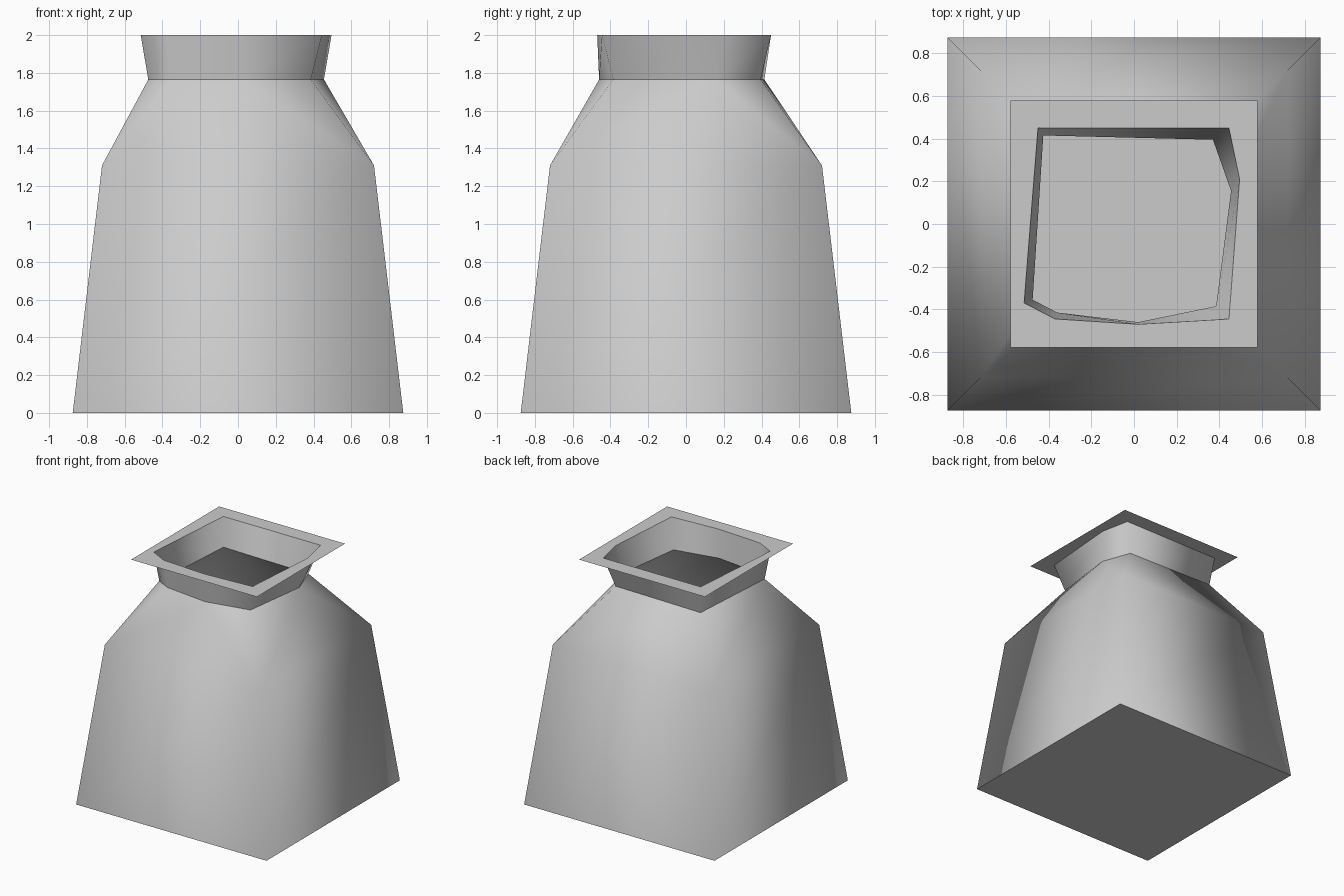
import bpy
import bmesh

cube = bpy.data.objects.get("Cube")
if cube:
    bpy.data.objects.remove(cube, do_unlink=True)

cloth = bpy.data.materials.new("pale grey cloth")
cloth.use_nodes = True
COLOUR = (0.6, 0.6, 0.6, 1)
cloth.diffuse_color = COLOUR
cloth.node_tree.nodes["Principled BSDF"].inputs["Base Color"].default_value = COLOUR

# Heights and outlines, all running clockwise from the back left
SHOULDER_Z, NECK_Z, TOP_Z = 1.31, 1.765, 2.0
NECK = [(-.425, .415), (.37, .395), (.455, .155), (.385, -.385),
        (.02, -.46), (-.36, -.415), (-.475, -.355)]
MOUTH = [(-.45, .45), (.445, .45), (.495, .21), (.445, -.445),
         (.02, -.47), (-.37, -.445), (-.515, -.37)]
NEAREST_CORNER = [0, 1, 1, 2, 2, 3, 3]


def square(r):
    return [(-r, r), (r, r), (r, -r), (-r, -r)]


def ring(bm, outline, z):
    return [bm.verts.new((x, y, z)) for x, y in outline]


def bridge(bm, low, high):
    """Join two rings with equal point counts."""
    for i in range(len(low)):
        j = (i + 1) % len(low)
        bm.faces.new((low[j], low[i], high[i], high[j]))


def gather(bm, corners, opening):
    """Join a square ring to the seven-sided opening."""
    for i, a in enumerate(opening):
        j = (i + 1) % len(opening)
        c, d = corners[NEAREST_CORNER[i]], corners[NEAREST_CORNER[j]]
        if c is not d:
            bm.faces.new((a, d, c))
        bm.faces.new((a, opening[j], d))


def finish(bm, name, smooth=True):
    for f in bm.faces:
        f.smooth = smooth
    mesh = bpy.data.meshes.new(name)
    bm.to_mesh(mesh)
    bm.free()
    mesh.materials.append(cloth)
    obj = bpy.data.objects.new(name, mesh)
    bpy.context.collection.objects.link(obj)


# Sack body: flat floor, tapered walls and gathered shoulders
bm = bmesh.new()
base = ring(bm, square(.875), 0)
shoulder = ring(bm, square(.72), SHOULDER_Z)
bridge(bm, base, shoulder)
gather(bm, shoulder, ring(bm, NECK, NECK_Z))
floor = bm.faces.new(base)
for e in floor.edges:
    e.smooth = False
bm.normal_update()
finish(bm, "sack_body")

# Flared neck
bm = bmesh.new()
bridge(bm, ring(bm, NECK, NECK_Z), ring(bm, MOUTH, TOP_Z))
finish(bm, "sack_neck")

# Flat square rim around the mouth
bm = bmesh.new()
gather(bm, ring(bm, square(.578), TOP_Z), ring(bm, MOUTH, TOP_Z))
finish(bm, "sack_rim", smooth=False)
